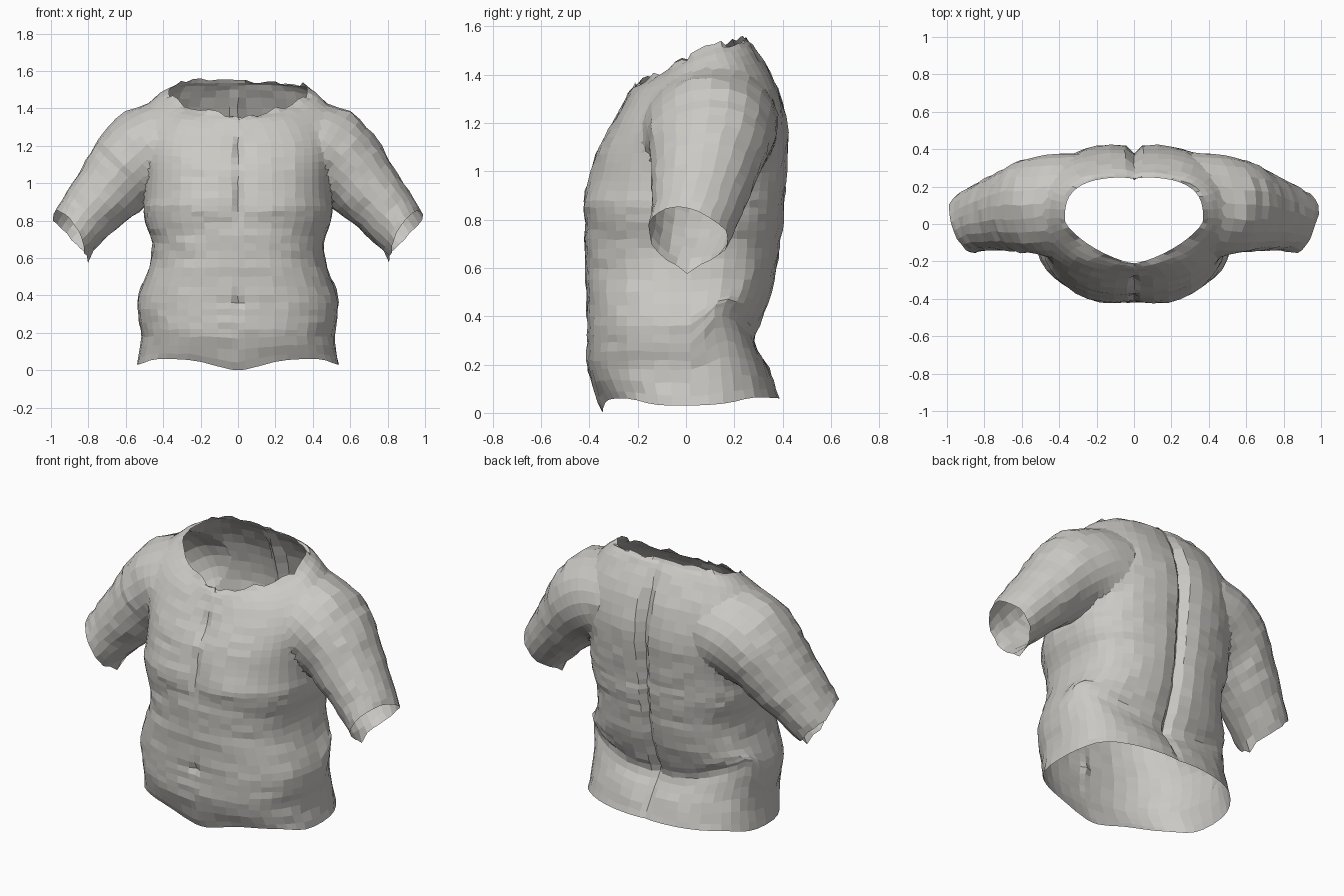
import bpy, bmesh, math, random
from mathutils import Vector

random.seed(4)
if "Cube" in bpy.data.objects:
    bpy.data.objects.remove(bpy.data.objects["Cube"])

cloth = bpy.data.materials.new("light grey cloth")
cloth.use_nodes = True
grey = (0.6, 0.585, 0.555, 1)
cloth.diffuse_color = grey
cloth.node_tree.nodes["Principled BSDF"].inputs["Base Color"].default_value = grey


def bump(v, mid, width):
    return math.exp(-((v - mid) / width) ** 2)


def jitter(amount):
    return Vector([random.uniform(-amount, amount) for _ in range(3)])


def resample(keys, steps):
    """Smooth in-between rows through the key rows."""
    rows = []
    for i in range(len(keys) - 1):
        a, b = keys[max(i - 1, 0)], keys[i]
        c, d = keys[i + 1], keys[min(i + 2, len(keys) - 1)]
        for s in range(steps):
            t = s / steps
            rows.append([q + t / 2 * (r - p + t * (2 * p - 5 * q + 4 * r - e + t * (3 * (q - r) + e - p)))
                         for p, q, r, e in zip(a, b, c, d)])
    return rows + [list(keys[-1])]


def loft(name, rings):
    """Closed tube with a fan at each end; returns the object and fan centres."""
    bm = bmesh.new()
    loops = [[bm.verts.new(p) for p in ring] for ring in rings]
    n = len(loops[0])
    for a, b in zip(loops, loops[1:]):
        for i in range(n):
            j = (i + 1) % n
            bm.faces.new((a[i], a[j], b[j], b[i]))
    centres = []
    for loop in (loops[0], loops[-1]):
        centre = sum((v.co for v in loop), Vector()) / n
        centres.append(centre)
        hub = bm.verts.new(centre)
        for i in range(n):
            bm.faces.new((loop[i], loop[(i + 1) % n], hub))
    bmesh.ops.recalc_face_normals(bm, faces=bm.faces)
    mesh = bpy.data.meshes.new(name)
    bm.to_mesh(mesh)
    bm.free()
    mesh.materials.append(cloth)
    ob = bpy.data.objects.new(name, mesh)
    bpy.context.collection.objects.link(ob)
    return ob, centres


# Torso keys: height, tilt, half width, front y, back y, front and back squareness
torso_keys = [
    (0.06, 0, 0.54, -0.345, 0.39, 2.5, 2.5),
    (0.18, 0, 0.515, -0.405, 0.345, 2.5, 2.5),
    (0.29, 0, 0.535, -0.41, 0.285, 2.5, 2.5),
    (0.40, 0, 0.53, -0.41, 0.325, 2.5, 2.5),
    (0.55, 0, 0.475, -0.415, 0.37, 2.5, 2.6),
    (0.68, 0, 0.46, -0.418, 0.39, 2.5, 2.6),
    (0.79, 0, 0.495, -0.416, 0.405, 2.5, 2.6),
    (0.88, 0, 0.505, -0.415, 0.41, 2.5, 2.6),
    (1.00, 0, 0.50, -0.395, 0.42, 2.5, 2.7),
    (1.13, 0.08, 0.50, -0.36, 0.425, 2.5, 2.8),
    (1.27, 0.2, 0.50, -0.30, 0.38, 2.4, 2.9),
    (1.40, 0.33, 0.465, -0.24, 0.295, 1.9, 2.8),
    (1.44, 0.4, 0.37, -0.21, 0.25, 1.4, 2.9),
]
count = 44
angles = [math.tau * i / count for i in range(count)]
angles += [q + d for q in (math.pi / 2, 3 * math.pi / 2) for d in (-0.035, 0.035)]
angles.sort()

rows = resample(torso_keys, 3)
rings = []
for r, (z, tilt, w, front, back, nf, nb) in enumerate(rows):
    ring = []
    for a in angles:
        c, s = math.cos(a), math.sin(a)
        n = nb if s > 0 else nf
        x = w * math.copysign(abs(c) ** (2 / n), c)
        reach = abs(s) ** (2 / n)
        y = 0.02 + reach * ((back if s > 0 else front) - 0.02)
        h = z + tilt * y
        # Raised slope beside the neck
        h += 0.035 * bump(y, 0.08, 0.12) * max(0, (z - 1.27) / 0.17)
        if s > 0.3:
            # Spine groove, fading at the neck
            y -= 0.05 * bump(x, 0, 0.035) * min(1, h / 0.3, max(0, 6 - h / 0.265))
        elif s < -0.3:
            # Chest fullness, breast groove, collar slit and navel
            arc = 0.87 + 0.5 * (abs(x) - 0.22) ** 2
            y -= 0.018 * bump(abs(x), 0.2, 0.17) * bump(z, arc, 0.065)
            y += 0.03 * bump(x, 0, 0.03) * (bump(z, 0.93, 0.1) + bump(z, 1.22, 0.08) + 0.7 * bump(z, 0.37, 0.03))
            # Soft belly folds
            y += 0.004 * math.sin(z * 42 + 5 * abs(x)) * bump(z, 0.55, 0.15)
        # Waist tuck climbing towards the flanks
        if s > 0:
            h += 0.12 * (x / 0.5) ** 2 * min(1, 3 * s) * bump(z, 0.3, 0.14)
        # Wavy hem
        low = max(0, 1 - (z - 0.06) / 0.14)
        if s < 0:
            h -= 0.06 * low * bump(x, 0, 0.17)
        h -= 0.03 * low * bump(abs(x), 0.54, 0.06)
        p = Vector((x, y, h))
        if r == len(rows) - 1:
            p.z += random.uniform(-0.015, 0.02)
        elif r:
            p += jitter(0.004)
        ring.append(p)
    rings.append(ring)
shirt, openings = loft("shirt", rings)

# Sleeve keys: centre x, y, z, radius across, radius front to back, lean in degrees
sleeve_keys = [
    (0.28, 0.14, 1.21, 0.21, 0.235, 10),
    (0.42, 0.105, 1.19, 0.26, 0.285, 28),
    (0.53, 0.10, 1.12, 0.242, 0.265, 42),
    (0.61, 0.09, 1.05, 0.217, 0.24, 47),
    (0.70, 0.07, 0.95, 0.188, 0.213, 46),
    (0.80, 0.045, 0.84, 0.165, 0.187, 45),
    (0.905, 0.01, 0.715, 0.145, 0.165, 44),
]
sleeves = []
for side, label in ((1, "left"), (-1, "right")):
    rings = []
    for x, y, z, across, deep, lean in resample(sleeve_keys, 3):
        ring = []
        lean = math.radians(lean)
        for i in range(22):
            a = math.tau * i / 22
            u = across * math.cos(a)
            # Cuff cut shorter at the upper front
            cut = 0.05 * max(0, math.cos(a + 1)) * max(0, (x - 0.8) / 0.105)
            p = Vector((x + u * math.sin(lean) - cut, y + deep * math.sin(a), z + u * math.cos(lean) + cut))
            p += jitter(0.005)
            ring.append(Vector((p.x * side, p.y, p.z)))
        rings.append(ring)
    # Drooping point under the cuff
    rings[-1][11].z -= 0.035
    sleeve, ends = loft(label + "_sleeve", rings)
    openings.append(ends[1])
    sleeves.append(sleeve)

# Merge the sleeves into the torso
for sleeve in sleeves:
    mod = shirt.modifiers.new("join", "BOOLEAN")
    mod.operation = "UNION"
    mod.solver = "EXACT"
    mod.object = sleeve
merged = bpy.data.meshes.new_from_object(
    shirt.evaluated_get(bpy.context.evaluated_depsgraph_get()))
shirt.modifiers.clear()
shirt.data = merged
for sleeve in sleeves:
    bpy.data.objects.remove(sleeve)

# Open the neck, hem and cuffs
bm = bmesh.new()
bm.from_mesh(merged)
caps = [f for f in bm.faces
        if any((v.co - c).length < 0.002 for v in f.verts for c in openings)]
bmesh.ops.delete(bm, geom=caps, context="FACES")

# Soften the armpit and shoulder seams
seam = [v for v in bm.verts if 0.34 < abs(v.co.x) < 0.6 and v.co.z > 0.9 and not v.is_boundary]
for _ in range(5):
    bmesh.ops.smooth_vert(bm, verts=seam, factor=0.4,
                          use_axis_x=True, use_axis_y=True, use_axis_z=True)
bm.to_mesh(merged)
bm.free()
